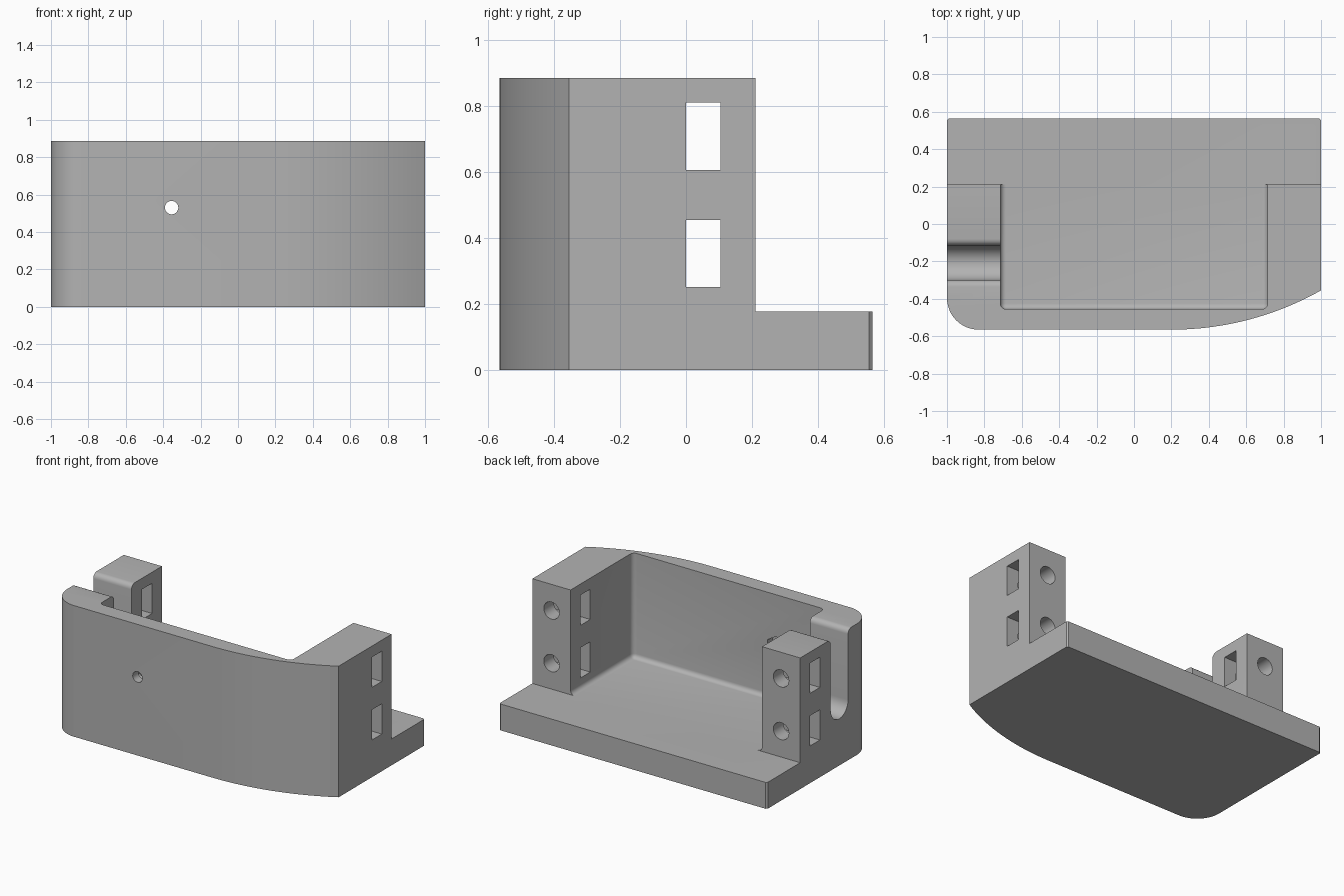
import bpy, bmesh, math
from mathutils import Vector

if "Cube" in bpy.data.objects:
    bpy.data.objects.remove(bpy.data.objects["Cube"], do_unlink=True)

grey = bpy.data.materials.new("plain_grey")
grey.use_nodes = True
grey.diffuse_color = (0.45, 0.45, 0.45, 1)
grey.node_tree.nodes["Principled BSDF"].inputs["Base Color"].default_value = grey.diffuse_color

HALF_Y, HEIGHT, FLOOR = 0.565, 0.885, 0.178
BLOCK_BACK, WALL_IN, WALL_FRONT = 0.21, 0.715, -0.455


def arc(cu, cv, r, start, end, n):
    """Points on a circular arc, angles in degrees."""
    angles = [math.radians(start + (end - start) * i / n) for i in range(n + 1)]
    return [(cu + r * math.cos(a), cv + r * math.sin(a)) for a in angles]


def make_object(name, bm):
    bmesh.ops.recalc_face_normals(bm, faces=bm.faces)
    mesh = bpy.data.meshes.new(name)
    bm.to_mesh(mesh)
    bm.free()
    mesh.materials.append(grey)
    obj = bpy.data.objects.new(name, mesh)
    bpy.context.collection.objects.link(obj)
    return obj


def prism(name, outline, axis, low, high):
    """Extrude a 2D outline along axis x (yz outline), y (xz) or z (xy)."""
    place = {"x": lambda u, v: (low, u, v),
             "y": lambda u, v: (u, low, v),
             "z": lambda u, v: (u, v, low)}[axis]
    bm = bmesh.new()
    face = bm.faces.new([bm.verts.new(place(u, v)) for u, v in outline])
    new = bmesh.ops.extrude_face_region(bm, geom=[face])["geom"]
    shift = Vector([(high - low) * (axis == a) for a in "xyz"])
    bmesh.ops.translate(bm, vec=shift, verts=[g for g in new if isinstance(g, bmesh.types.BMVert)])
    return make_object(name, bm)


def rect(u0, u1, v0, v1):
    return [(u0, v0), (u1, v0), (u1, v1), (u0, v1)]


def cut(target, cutter):
    cutter.hide_render = True
    mod = target.modifiers.new("cut", "BOOLEAN")
    mod.operation, mod.solver, mod.object = "DIFFERENCE", "EXACT", cutter
    with bpy.context.temp_override(object=target, active_object=target):
        bpy.ops.object.modifier_apply(modifier=mod.name)
    bpy.data.objects.remove(cutter, do_unlink=True)


# Body: plan with one rounded corner and one long sweeping curve
sweep_x, drop = 0.2, 0.21
run = 1 - sweep_x
radius = (run ** 2 + drop ** 2) / (2 * drop)
sweep_angle = math.degrees(math.asin(run / radius))
plan = [(1, HALF_Y - 0.01), (0.99, HALF_Y), (-0.99, HALF_Y), (-1, HALF_Y - 0.01)]
plan += arc(-0.83, -HALF_Y + 0.17, 0.17, 180, 270, 12)
plan += arc(sweep_x, -HALF_Y + radius, radius, 270, 270 + sweep_angle, 16)
body = prism("bracket_body", plan, "z", 0, HEIGHT)

# Low ledge along the back
cut(body, prism("ledge_cutter", rect(BLOCK_BACK, 1, FLOOR, 1.2), "x", -1.2, 1.2))

# Central cavity with filleted floor and inner corners
cavity = prism("cavity_cutter", rect(-WALL_IN, WALL_IN, WALL_FRONT, 0.8), "z", FLOOR, 1.2)
bm = bmesh.new()
bm.from_mesh(cavity.data)
rounded = []
for e in bm.edges:
    mid = (e.verts[0].co + e.verts[1].co) / 2
    at_floor, at_front, at_side = mid.z < FLOOR + 0.01, mid.y < WALL_FRONT + 0.01, abs(mid.x) > 0.7
    if (at_floor and (at_front or at_side)) or (at_front and at_side):
        rounded.append(e)
bmesh.ops.bevel(bm, geom=rounded, offset=0.03, segments=5, profile=0.5, affect="EDGES")
bm.to_mesh(cavity.data)
bm.free()
cut(body, cavity)

# Open slot in the right wall, round at the bottom and flared at the top
mid_y, slot_r, flare = -0.2075, 0.0925, 0.035
slot = arc(mid_y, 0.315 + slot_r, slot_r, 180, 360, 16)
slot += arc(mid_y + slot_r + flare, HEIGHT - flare, flare, 180, 90, 5)
slot += [(mid_y + slot_r + flare, 1.1), (mid_y - slot_r - flare, 1.1)]
slot += arc(mid_y - slot_r - flare, HEIGHT - flare, flare, 90, 0, 5)
cut(body, prism("slot_cutter", slot, "x", -1.2, -0.6))

# Nut windows through both blocks, and screw holes from the back
for z in (0.353, 0.708):
    cut(body, prism("window_cutter", rect(0, 0.105, z - 0.102, z + 0.102), "x", -1.2, 1.2))
    for side in (-1, 1):
        hole = arc(side * 0.857, z, 0.058, 0, 360, 24)[:-1]
        cut(body, prism("screw_cutter", hole, "y", -0.05, 0.4))

# Small hole through the front wall with a hexagonal pocket inside
cut(body, prism("front_hole_cutter", arc(-0.355, 0.53, 0.036, 0, 360, 24)[:-1], "y", -0.8, -0.3))
cut(body, prism("hex_pocket_cutter", arc(-0.355, 0.53, 0.073, 30, 390, 6)[:-1], "y", -0.505, -0.3))

# Smooth curves, crisp edges
bpy.ops.object.select_all(action="DESELECT")
body.select_set(True)
bpy.context.view_layer.objects.active = body
bpy.ops.object.shade_smooth_by_angle(angle=math.radians(30))
